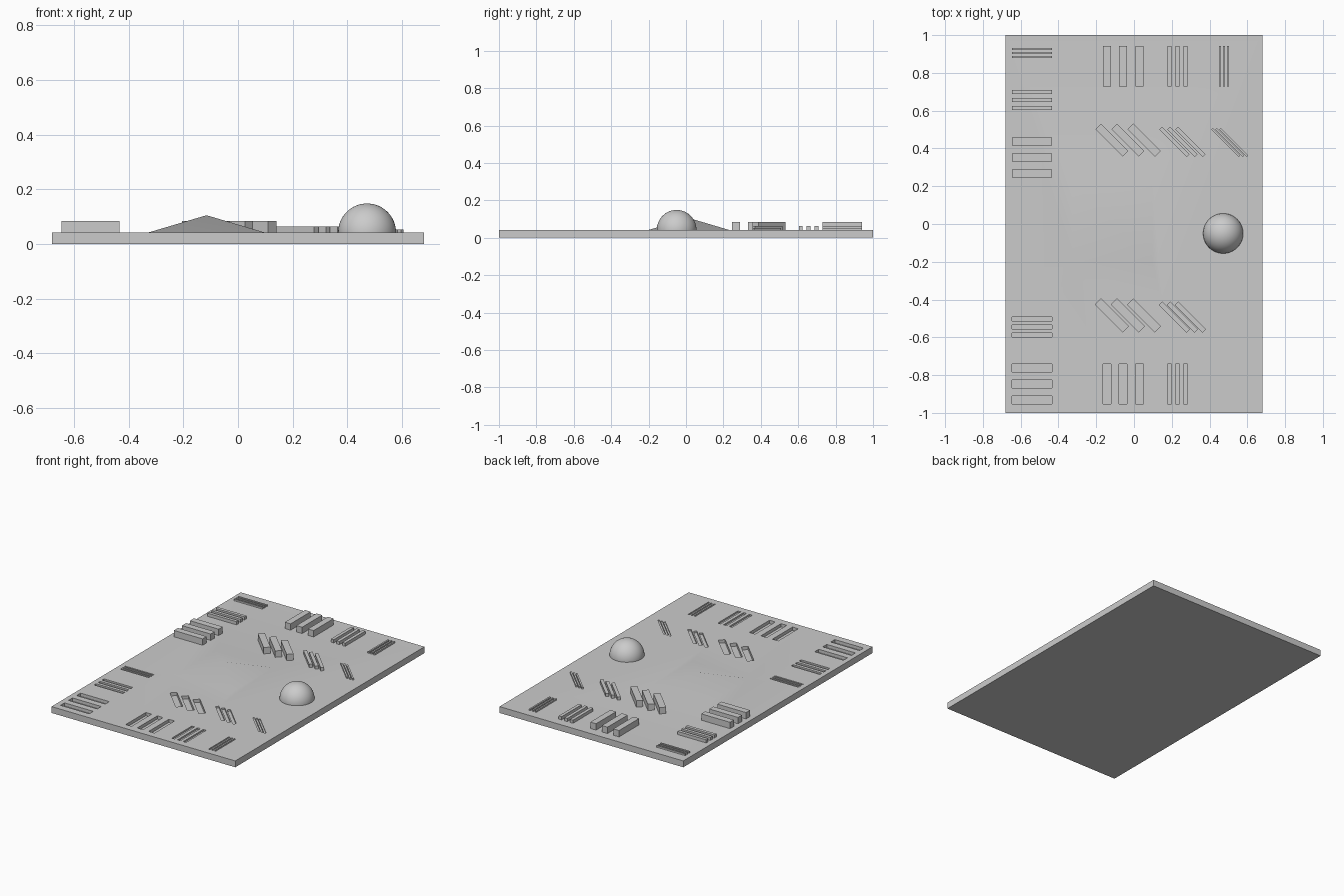
import bpy, bmesh, math
from mathutils import Matrix, Vector

cube = bpy.data.objects.get("Cube")
if cube:
    bpy.data.objects.remove(cube, do_unlink=True)

U = 0.0425                  # plate thickness, also the widest bar width
TOP = U
LENGTH = 5 * U              # bar length
SINK = 0.002                # overlap of raised parts into the plate

gray = bpy.data.materials.new("plain gray")
gray.use_nodes = True
gray.diffuse_color = (0.6, 0.6, 0.6, 1)
gray.node_tree.nodes["Principled BSDF"].inputs["Base Color"].default_value = (0.6, 0.6, 0.6, 1)


def finish(bm, name):
    bmesh.ops.recalc_face_normals(bm, faces=bm.faces)
    mesh = bpy.data.meshes.new(name)
    bm.to_mesh(mesh)
    bm.free()
    mesh.materials.append(gray)
    obj = bpy.data.objects.new(name, mesh)
    bpy.context.collection.objects.link(obj)
    return obj


def add_box(bm, center, size, angle=0.0):
    m = Matrix.Translation(center) @ Matrix.Rotation(angle, 4, 'Z') @ Matrix.Diagonal((*size, 1))
    bmesh.ops.create_cube(bm, size=1, matrix=m)


def add_bars(bm, x, y, width, angle, step, length, z0, z1):
    """Three parallel bars spaced two widths apart along the step direction."""
    for i in (-1, 0, 1):
        c = Vector((x, y, (z0 + z1) / 2)) + Vector((*step, 0)) * (i * 2 * width)
        add_box(bm, c, (length, width, z1 - z0), angle)


def smooth(obj, degrees):
    bpy.ops.object.select_all(action='DESELECT')
    obj.select_set(True)
    bpy.context.view_layer.objects.active = obj
    bpy.ops.object.shade_smooth_by_angle(angle=math.radians(degrees))


def apply_boolean(target, tool, operation):
    mod = target.modifiers.new(operation.lower(), 'BOOLEAN')
    mod.object, mod.operation, mod.solver = tool, operation, 'EXACT'
    bpy.context.view_layer.objects.active = target
    bpy.ops.object.modifier_apply(modifier=mod.name)
    bpy.data.objects.remove(tool, do_unlink=True)


# Bar orientation: angle, step direction, length
ACROSS = (0.0, (0, 1), LENGTH)
ALONG = (math.pi / 2, (1, 0), LENGTH)
SLANT = (-math.pi / 4, (1, 0), 0.205)

# Group: name, orientation, x, raised y, recessed y, width
GROUPS = [
    ("wide_across", ACROSS, -0.54, 0.352, -0.847, U),
    ("medium_across", ACROSS, -0.54, 0.656, -0.545, U / 2),
    ("narrow_across", ACROSS, -0.54, 0.905, -0.294, U / 4),
    ("wide_along", ALONG, -0.057, 0.835, -0.847, U),
    ("medium_along", ALONG, 0.230, 0.835, -0.847, U / 2),
    ("narrow_along", ALONG, 0.476, 0.835, -0.847, U / 4),
    ("wide_slanted", SLANT, -0.032, 0.444, -0.484, U),
    ("medium_slanted", SLANT, 0.256, 0.435, -0.493, U / 2),
    ("narrow_slanted", SLANT, 0.507, 0.431, -0.497, U / 4),
]

# Base plate
bm = bmesh.new()
add_box(bm, (0, 0, TOP / 2), (1.36, 2, TOP))
plate = finish(bm, "base_plate")

# Low pyramid merged into the plate
PYRAMID_HALF, PYRAMID_RISE, DEPTH = 0.2125, 0.063, 0.01
grow = PYRAMID_HALF * (1 + DEPTH / PYRAMID_RISE)
bm = bmesh.new()
bmesh.ops.create_cone(
    bm, cap_ends=True, segments=4, radius1=grow * math.sqrt(2), radius2=0,
    depth=PYRAMID_RISE + DEPTH,
    matrix=Matrix.Translation((-0.115, 0.015, TOP + (PYRAMID_RISE - DEPTH) / 2))
    @ Matrix.Rotation(math.pi / 4, 4, 'Z'))
bmesh.ops.remove_doubles(bm, verts=bm.verts, dist=1e-5)
# square the base to the axes whatever the cone's starting angle
base = [v for v in bm.verts if v.co.z < TOP]
for v in base:
    sx = 1 if math.cos(math.atan2(v.co.y - 0.015, v.co.x + 0.115)) > 0 else -1
    if abs(abs(v.co.x + 0.115) - grow) > 0.01:
        d = Matrix.Rotation(math.pi / 4, 3, 'Z') @ Vector((v.co.x + 0.115, v.co.y - 0.015, 0))
        v.co.x, v.co.y = d.x - 0.115, d.y + 0.015
apply_boolean(plate, finish(bm, "pyramid"), 'UNION')

# Recessed slots, half as deep as they are wide
bm = bmesh.new()
for name, (angle, step, length), x, _, y, w in GROUPS:
    add_bars(bm, x, y, w, angle, step, length, TOP - w / 2, TOP + 0.02)
apply_boolean(plate, finish(bm, "slot_cutter"), 'DIFFERENCE')
smooth(plate, 30)

# Raised bars, as tall as they are wide
for name, (angle, step, length), x, y, _, w in GROUPS:
    bm = bmesh.new()
    add_bars(bm, x, y, w, angle, step, length, TOP - SINK, TOP + w)
    finish(bm, name + "_bars")

# Dome
bm = bmesh.new()
bmesh.ops.create_uvsphere(bm, u_segments=64, v_segments=32, radius=0.106,
                          matrix=Matrix.Translation((0.472, -0.05, TOP)))
bmesh.ops.bisect_plane(bm, geom=bm.verts[:] + bm.edges[:] + bm.faces[:],
                       plane_co=(0, 0, TOP - SINK), plane_no=(0, 0, 1), clear_inner=True)
smooth(finish(bm, "dome"), 40)
